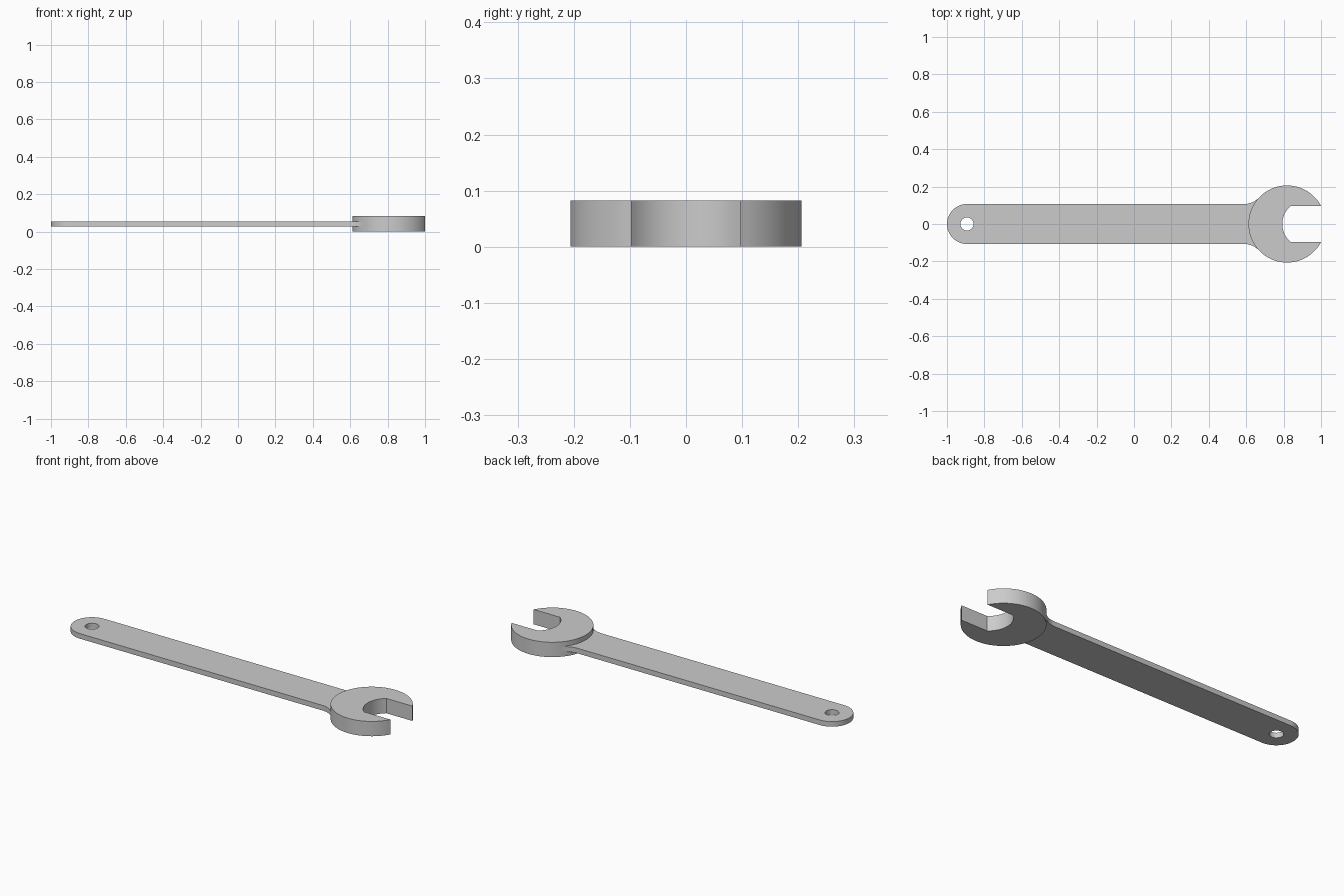
import bpy, bmesh
from math import pi, cos, sin, atan2, asin, sqrt, radians

if "Cube" in bpy.data.objects:
    bpy.data.objects.remove(bpy.data.objects["Cube"])

steel = bpy.data.materials.new("grey_steel")
steel.use_nodes = True
GREY = (0.6, 0.6, 0.6, 1)
steel.diffuse_color = GREY
steel.node_tree.nodes["Principled BSDF"].inputs["Base Color"].default_value = GREY


def arc(cx, cy, r, a0, a1, n):
    """Points along an arc from angle a0 to a1."""
    return [(cx + r * cos(a0 + (a1 - a0) * i / n),
             cy + r * sin(a0 + (a1 - a0) * i / n)) for i in range(n + 1)]


def plate(name, loops, z0, z1):
    """Flat plate from an outline and optional holes, extruded from z0 to z1."""
    bm = bmesh.new()
    edges = []
    for loop in loops:
        vs = [bm.verts.new((x, y, z0)) for x, y in loop]
        edges += [bm.edges.new((v, vs[i - 1])) for i, v in enumerate(vs)]
    bmesh.ops.triangle_fill(bm, use_beauty=True, edges=edges)
    faces = bm.faces[:]
    ext = bmesh.ops.extrude_face_region(bm, geom=faces, use_keep_orig=True)
    top = [g for g in ext["geom"] if isinstance(g, bmesh.types.BMVert)]
    bmesh.ops.translate(bm, verts=top, vec=(0, 0, z1 - z0))
    bmesh.ops.recalc_face_normals(bm, faces=bm.faces)
    bmesh.ops.dissolve_limit(bm, angle_limit=radians(0.5),
                             verts=bm.verts, edges=bm.edges)
    mesh = bpy.data.meshes.new(name)
    bm.to_mesh(mesh)
    bm.free()
    mesh.materials.append(steel)
    obj = bpy.data.objects.new(name, mesh)
    bpy.context.collection.objects.link(obj)
    bpy.ops.object.select_all(action='DESELECT')
    obj.select_set(True)
    bpy.context.view_layer.objects.active = obj
    bpy.ops.object.shade_smooth_by_angle(angle=radians(30))
    return obj


HEAD_X, HEAD_R = 0.818, 0.206     # jaw disc
SLOT = 0.097                      # half width of the jaw opening
HALF = 0.107                      # half width of the handle
END_X = HALF - 1                  # centre of the rounded handle end

# Open jaw: disc outline, then the slot with a curved back
tip = asin(SLOT / HEAD_R)
jaw = arc(HEAD_X, 0, HEAD_R, tip, 2 * pi - tip, 72)
back_r = 0.125
back = asin(SLOT / back_r)
jaw += arc(0.918, 0, back_r, pi + back, pi - back, 24)
plate("jaw_head", [jaw], 0, 0.082)

# Handle: rounded end, straight sides, fillets that flow into the jaw
fil_r = HALF
fil_y = HALF + fil_r
fil_x = HEAD_X - sqrt((HEAD_R + fil_r) ** 2 - fil_y ** 2)
meet = atan2(fil_y, fil_x - HEAD_X)
upper = arc(fil_x, fil_y, fil_r, -pi / 2, meet - pi, 12)
lower = [(x, -y) for x, y in reversed(upper)]
rim = arc(HEAD_X, 0, HEAD_R, meet, 2 * pi - meet, 24)[1:-1]
end = arc(END_X, 0, HALF, 1.5 * pi, pi / 2, 36)
hole = arc(END_X, 0, 0.035, 0, 2 * pi, 32)[:-1]
plate("handle", [end + upper + rim + lower, hole], 0.027, 0.055)
